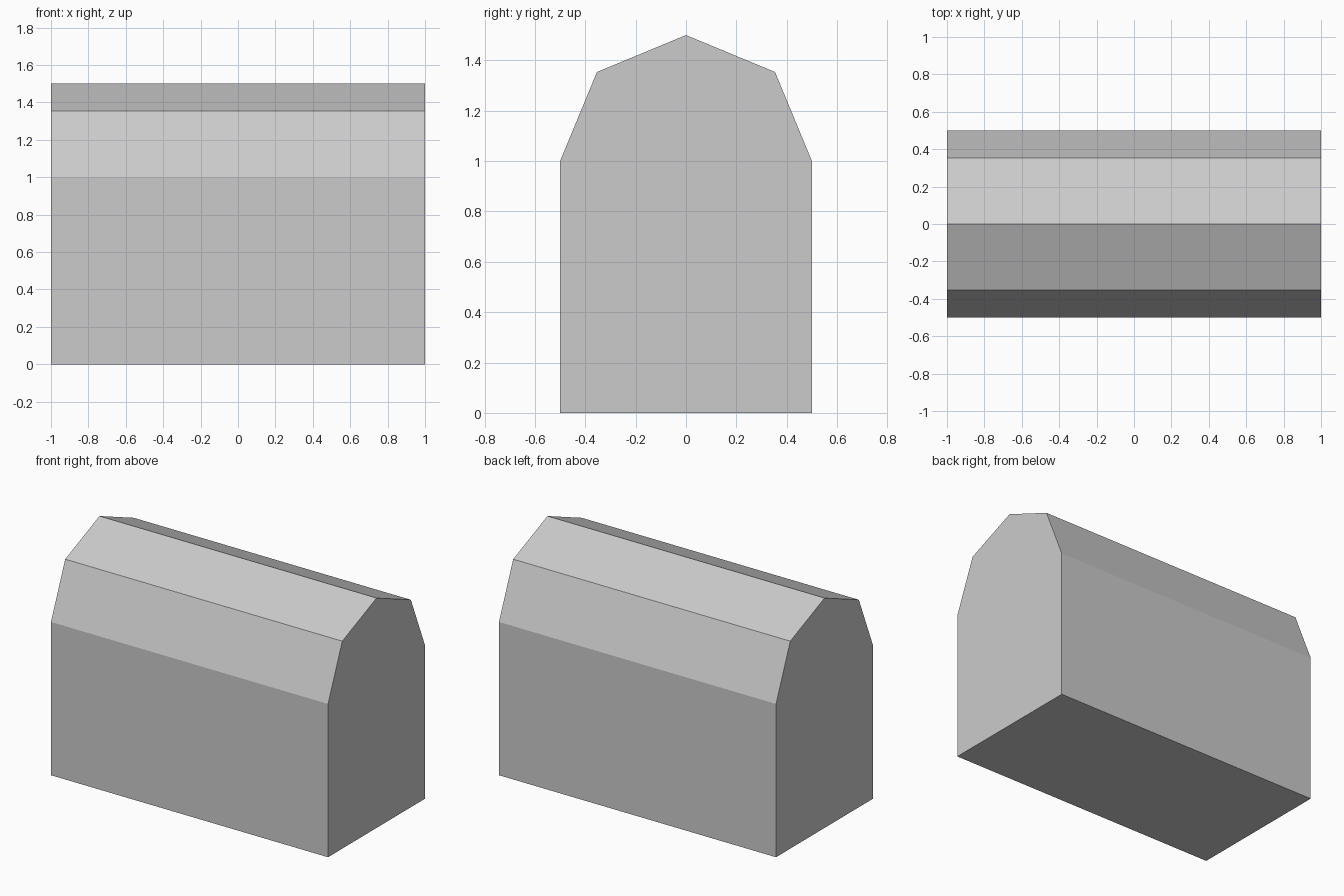
import bpy, bmesh, math

if "Cube" in bpy.data.objects:
    bpy.data.objects.remove(bpy.data.objects["Cube"])

LENGTH, RADIUS, WALL = 2.0, 0.5, 1.0

# Cross-section: straight walls topped by half an octagon
profile = [(-RADIUS, 0), (RADIUS, 0)]
for i in range(5):
    a = i * math.pi / 4
    profile.append((RADIUS * math.cos(a), WALL + RADIUS * math.sin(a)))

# Vaulted block: the end face extruded along x
bm = bmesh.new()
end = bm.faces.new([bm.verts.new((-LENGTH / 2, y, z)) for y, z in profile])
ext = bmesh.ops.extrude_face_region(bm, geom=[end], use_keep_orig=True)
moved = [g for g in ext["geom"] if isinstance(g, bmesh.types.BMVert)]
bmesh.ops.translate(bm, verts=moved, vec=(LENGTH, 0, 0))
bmesh.ops.recalc_face_normals(bm, faces=bm.faces)

mesh = bpy.data.meshes.new("vaulted_block")
bm.to_mesh(mesh)
bm.free()
bpy.context.collection.objects.link(bpy.data.objects.new("vaulted_block", mesh))
